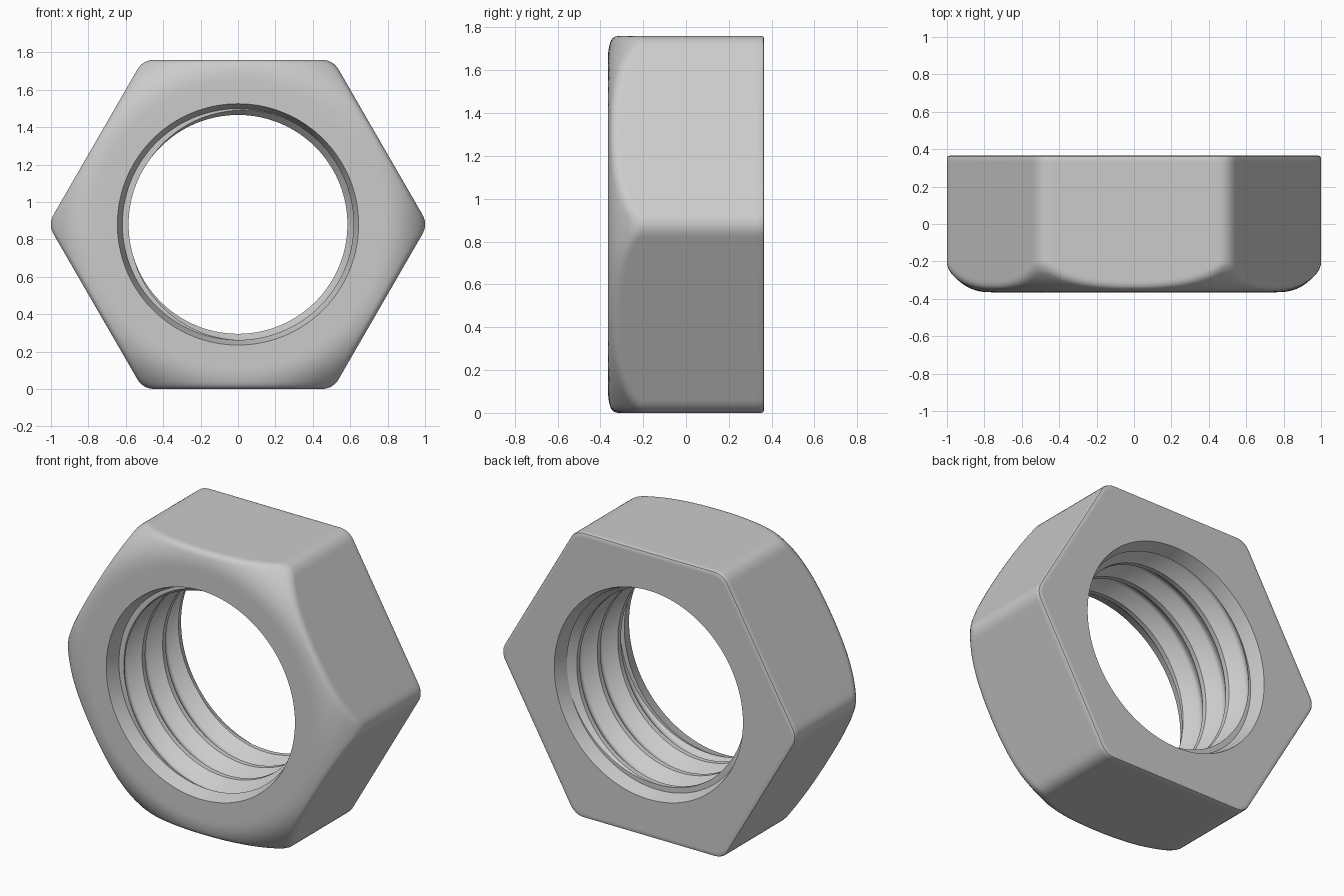
import bpy, bmesh, math

if "Cube" in bpy.data.objects:
    bpy.data.objects.remove(bpy.data.objects["Cube"])

N = 288                      # columns around the axis
APOTHEM, FILLET = 0.88, 0.10
HALF = 0.365                 # half thickness along y
PITCH, THREAD_END = 0.2, 0.28
KNOTS = [(0, .585), (.03, .585), (.10, .643), (.115, .647), (.13, .643), (.2, .585)]


def hex_radius(a):
    """Distance to the rounded hexagon outline at angle a."""
    d = (a + math.pi / 6) % (math.pi / 3) - math.pi / 6      # angle from nearest corner
    centre = (APOTHEM - FILLET) / math.cos(math.pi / 6)
    straight = APOTHEM / math.cos(math.pi / 6 - abs(d))
    if straight * math.sin(abs(d)) > FILLET / 2:
        return straight
    return centre * math.cos(d) + math.sqrt(FILLET ** 2 - (centre * math.sin(d)) ** 2)


def crown(r):
    """Domed chamfer height of the front face."""
    return -HALF + 0.13 * (max(0, r - 0.76) / 0.24) ** 2.5


def thread_radius(y):
    y %= PITCH
    for (y0, r0), (y1, r1) in zip(KNOTS, KNOTS[1:]):
        if y <= y1:
            return r0 + (r1 - r0) * (y - y0) / (y1 - y0)
    return KNOTS[-1][1]


def column(turn):
    """Closed (radius, y) section of the nut at one angle."""
    R = hex_radius(-2 * math.pi * turn)
    # front face, domed chamfer and softened edge
    pts = [(.645, -HALF), (.70, -HALF), (.76, -HALF)]
    edge = R - 0.022
    for i in range(1, 9):
        r = .76 + (edge - .76) * i / 8
        pts.append((r, crown(r)))
    y = crown(R)
    pts += [(R - .012, crown(R - .012) + .003), (R - .004, y + .008), (R, y + .024), (R, y + .04)]
    # side wall and small back bevel
    pts += [(R, .33), (R, .351), (R - .004, .361), (R - .014, HALF), (R - .03, HALF), (.645, HALF)]
    # back lead-in, helical thread, front lead-in
    bore = [(.638, -.345), (.618, -THREAD_END)]
    for k in range(-4, 4):
        for off, _ in KNOTS[:-1]:
            y = (k + turn) * PITCH + off
            y = max(-THREAD_END, min(THREAD_END, y))
            bore.append((thread_radius(y - turn * PITCH), y))
    bore += [(.618, THREAD_END), (.638, .345)]
    return pts + bore[::-1]


# Sweep the section around the axis
bm = bmesh.new()
rings = []
for j in range(N + 1):
    a = -2 * math.pi * j / N
    rings.append([bm.verts.new((r * math.cos(a), y, APOTHEM + r * math.sin(a)))
                  for r, y in column(j / N)])
for c0, c1 in zip(rings, rings[1:]):
    for k in range(len(c0)):
        n = (k + 1) % len(c0)
        bm.faces.new((c0[k], c0[n], c1[n], c1[k]))
bmesh.ops.remove_doubles(bm, verts=bm.verts, dist=1e-4)
bmesh.ops.recalc_face_normals(bm, faces=bm.faces)

mesh = bpy.data.meshes.new("hex_nut")
bm.to_mesh(mesh)
bm.free()
nut = bpy.data.objects.new("hex_nut", mesh)
bpy.context.collection.objects.link(nut)
bpy.context.view_layer.objects.active = nut
nut.select_set(True)
bpy.ops.object.shade_smooth_by_angle(angle=math.radians(32))
